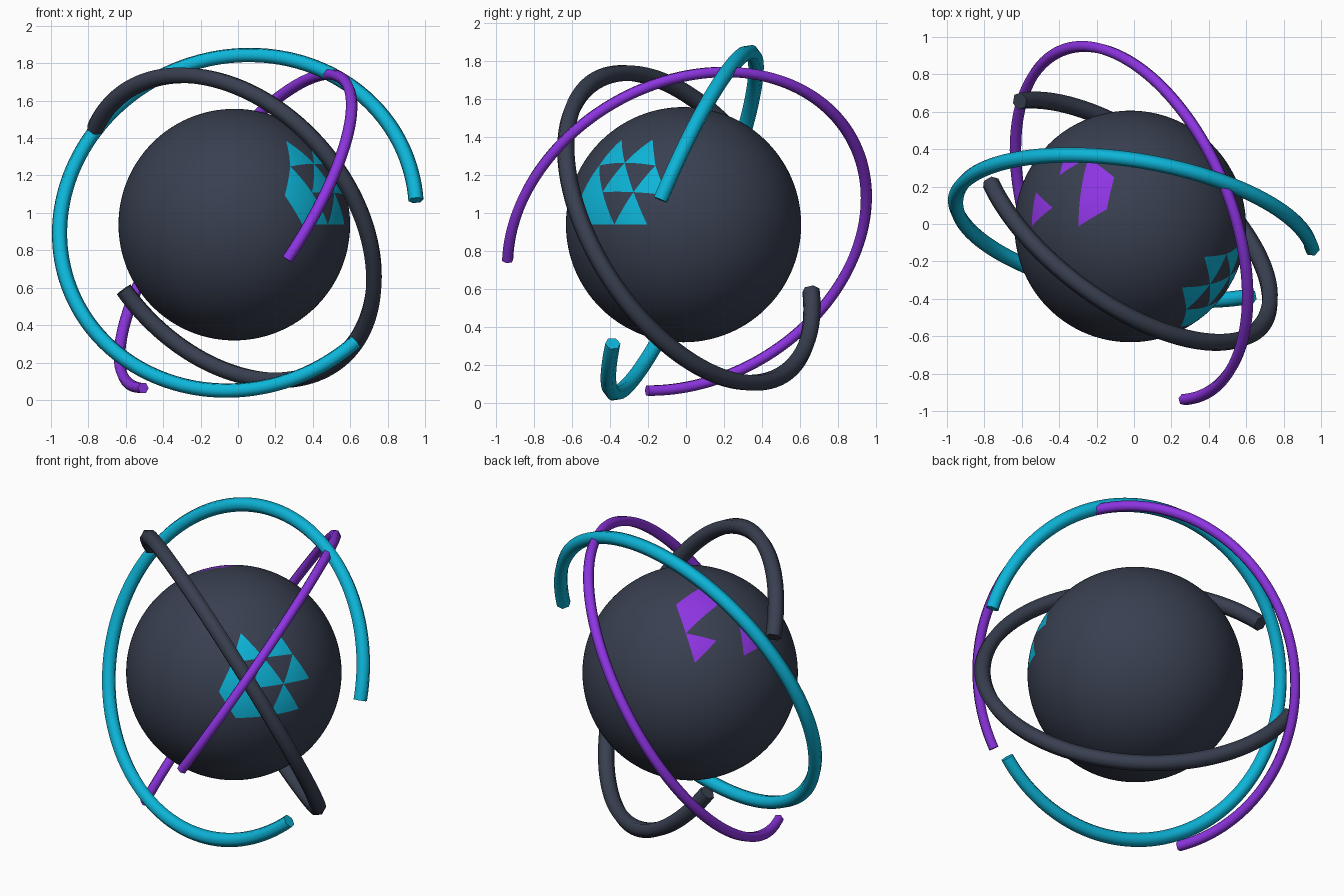
import bpy
import bmesh
from math import sin, cos, tau, atan2, radians
from mathutils import Vector

if "Cube" in bpy.data.objects:
    bpy.data.objects.remove(bpy.data.objects["Cube"], do_unlink=True)


def make_material(name, colour):
    mat = bpy.data.materials.new(name)
    mat.use_nodes = True
    rgba = (*colour, 1)
    mat.diffuse_color = rgba
    mat.node_tree.nodes["Principled BSDF"].inputs["Base Color"].default_value = rgba
    return mat


slate = make_material("slate", (0.040, 0.050, 0.080))
cyan = make_material("cyan", (0.004, 0.46, 0.69))
purple = make_material("purple", (0.27, 0.035, 0.76))


def finish(bm, name, materials, location):
    bmesh.ops.recalc_face_normals(bm, faces=bm.faces)
    mesh = bpy.data.meshes.new(name)
    bm.to_mesh(mesh)
    bm.free()
    for mat in materials:
        mesh.materials.append(mat)
    obj = bpy.data.objects.new(name, mesh)
    obj.location = location
    bpy.context.collection.objects.link(obj)
    return obj


def direction(azimuth, elevation):
    a, e = radians(azimuth), radians(elevation)
    return Vector((cos(e) * cos(a), cos(e) * sin(a), sin(e)))


# Core sphere: coloured triangles picked on a coarse geodesic grid, then refined
CORE_RADIUS = 0.619
patches = {
    1: [(-47, 36), (-25, 36), (-54, 20), (-36, 21), (-18, 20),
        (-54, 10), (-45, 5), (-27, 5)],
    2: [(131, 66), (125, 57), (157, 66), (131, 40), (169, 36)],
}
bm = bmesh.new()
bmesh.ops.create_icosphere(bm, subdivisions=3, radius=CORE_RADIUS)
for index, spots in patches.items():
    for spot in spots:
        aim = direction(*spot)
        face = max(bm.faces, key=lambda f: f.calc_center_median().normalized().dot(aim))
        face.material_index = index
for _ in range(3):
    bmesh.ops.subdivide_edges(bm, edges=bm.edges[:], cuts=1, use_grid_fill=True)
    for v in bm.verts:
        v.co = v.co.normalized() * CORE_RADIUS
for f in bm.faces:
    f.smooth = True
finish(bm, "core_sphere", [slate, cyan, purple], (-0.02, -0.013, 0.937))


# Open orbit rings: six-sided tubes swept along an arc from start to end
def orbit_ring(name, mat, centre, normal, radius, tube, start, end, steps=128, sides=6):
    centre, n = Vector(centre), Vector(normal).normalized()
    u = Vector(start) - centre
    u = (u - n * u.dot(n)).normalized()
    v = n.cross(u)
    last = Vector(end) - centre
    sweep = atan2(last.dot(v), last.dot(u)) % tau
    bm = bmesh.new()
    loops = []
    for i in range(steps + 1):
        t = sweep * i / steps
        out = u * cos(t) + v * sin(t)
        loops.append([
            bm.verts.new(out * (radius + tube * cos(tau * j / sides))
                         + n * tube * sin(tau * j / sides))
            for j in range(sides)])
    for a, b in zip(loops, loops[1:]):
        for j in range(sides):
            k = (j + 1) % sides
            bm.faces.new((a[j], a[k], b[k], b[j])).smooth = True
    for loop in (loops[0], loops[-1]):
        cap = bm.faces.new(loop)
        for edge in cap.edges:
            edge.smooth = False
    return finish(bm, name, [mat], centre)


orbit_ring("cyan_ring", cyan, (0, -0.02, 0.947), (-0.171, -1, 0.405),
           0.966, 0.041, (0.95, -0.14, 1.07), (0.63, -0.39, 0.31))
orbit_ring("purple_ring", purple, (-0.013, 0.005, 0.902), (-1, -0.403, 0.689),
           0.995, 0.031, (0.265, -0.945, 0.75), (-0.52, -0.21, 0.065))
orbit_ring("slate_ring", slate, (-0.046, 0.015, 0.92), (0.76, 1, 0.647),
           0.917, 0.047, (-0.765, 0.22, 1.45), (-0.61, 0.65, 0.59))
